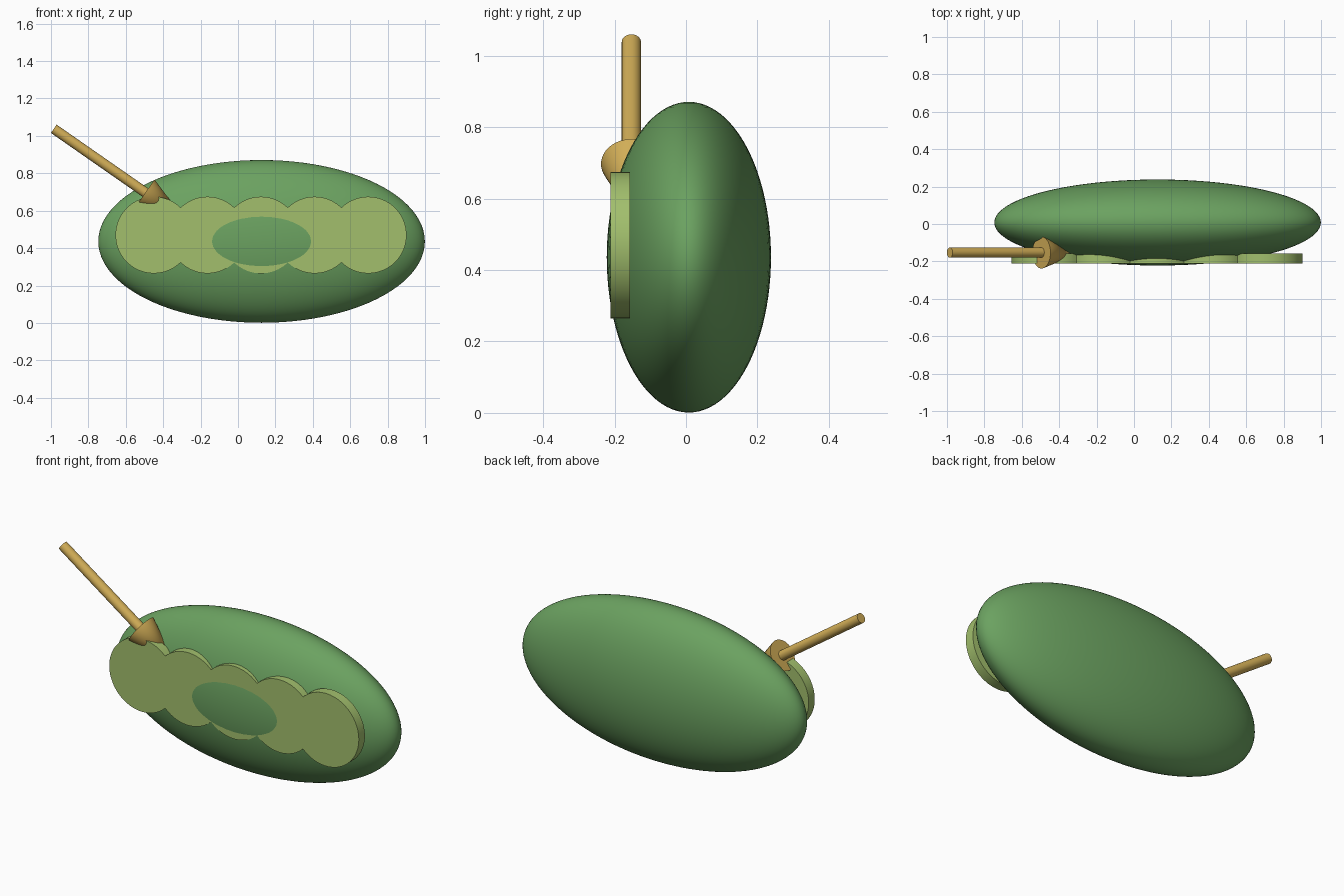
import bpy, bmesh, math
from mathutils import Vector

cube = bpy.data.objects.get("Cube")
if cube:
    bpy.data.objects.remove(cube, do_unlink=True)


def material(name, rgb):
    m = bpy.data.materials.new(name)
    m.use_nodes = True
    m.diffuse_color = (*rgb, 1)
    m.node_tree.nodes["Principled BSDF"].inputs["Base Color"].default_value = (*rgb, 1)
    return m


leaf_green = material("leaf green", (0.147, 0.36, 0.118))
pale_green = material("pale green", (0.36, 0.52, 0.152))
gold = material("gold", (0.64, 0.42, 0.095))


def finish(obj, name, mat):
    obj.name = name
    obj.data.materials.append(mat)
    bpy.ops.object.select_all(action="DESELECT")
    obj.select_set(True)
    bpy.context.view_layer.objects.active = obj
    bpy.ops.object.shade_smooth_by_angle(angle=math.radians(35))


def cone_between(name, start, end, r1, r2):
    axis = end - start
    bpy.ops.mesh.primitive_cone_add(vertices=48, radius1=r1, radius2=r2, depth=axis.length,
                                    location=(start + end) / 2,
                                    rotation=axis.to_track_quat("Z", "Y").to_euler())
    finish(bpy.context.object, name, gold)


# Flattened oval body
bpy.ops.mesh.primitive_uv_sphere_add(segments=96, ring_count=48, radius=1,
                                     location=(0.126, 0.008, 0.436))
body = bpy.context.object
body.scale = (0.873, 0.23, 0.435)
bpy.ops.object.transform_apply(location=False, rotation=False, scale=True)
finish(body, "body", leaf_green)

# Scalloped front plate: one outline around five overlapping rounds
COUNT, RADIUS, STEP, MID_X, MID_Z = 5, 0.205, 0.2865, 0.123, 0.47
FRONT_Y, BACK_Y = -0.211, -0.157
notch = math.acos(STEP / 2 / RADIUS)


def arc(i, a, b, n):
    cx = MID_X + (i - (COUNT - 1) / 2) * STEP
    return [(cx + RADIUS * math.cos(a + (b - a) * k / n),
             MID_Z + RADIUS * math.sin(a + (b - a) * k / n)) for k in range(n)]


outline = arc(COUNT - 1, notch - math.pi, math.pi - notch, 56)
for i in range(COUNT - 2, 0, -1):
    outline += arc(i, notch, math.pi - notch, 20)
outline += arc(0, notch, 2 * math.pi - notch, 56)
for i in range(1, COUNT - 1):
    outline += arc(i, math.pi + notch, 2 * math.pi - notch, 20)

bm = bmesh.new()
face = bm.faces.new([bm.verts.new((x, FRONT_Y, z)) for x, z in outline])
sides = bmesh.ops.extrude_face_region(bm, geom=[face])
bmesh.ops.translate(bm, vec=(0, BACK_Y - FRONT_Y, 0),
                    verts=[g for g in sides["geom"] if isinstance(g, bmesh.types.BMVert)])
bmesh.ops.recalc_face_normals(bm, faces=bm.faces)
bmesh.ops.triangulate(bm, faces=[f for f in bm.faces if len(f.verts) > 4])
mesh = bpy.data.meshes.new("scalloped_plate")
bm.to_mesh(mesh)
bm.free()
plate = bpy.data.objects.new("scalloped_plate", mesh)
bpy.context.collection.objects.link(plate)
finish(plate, "scalloped_plate", pale_green)

# Arrow stuck into the upper corner
tail = Vector((-0.985, -0.153, 1.038))
base = Vector((-0.495, -0.153, 0.697))
tip = base + (base - tail).normalized() * 0.26
cone_between("arrow_shaft", tail, base, 0.027, 0.027)
cone_between("arrow_head", base, tip, 0.085, 0)
